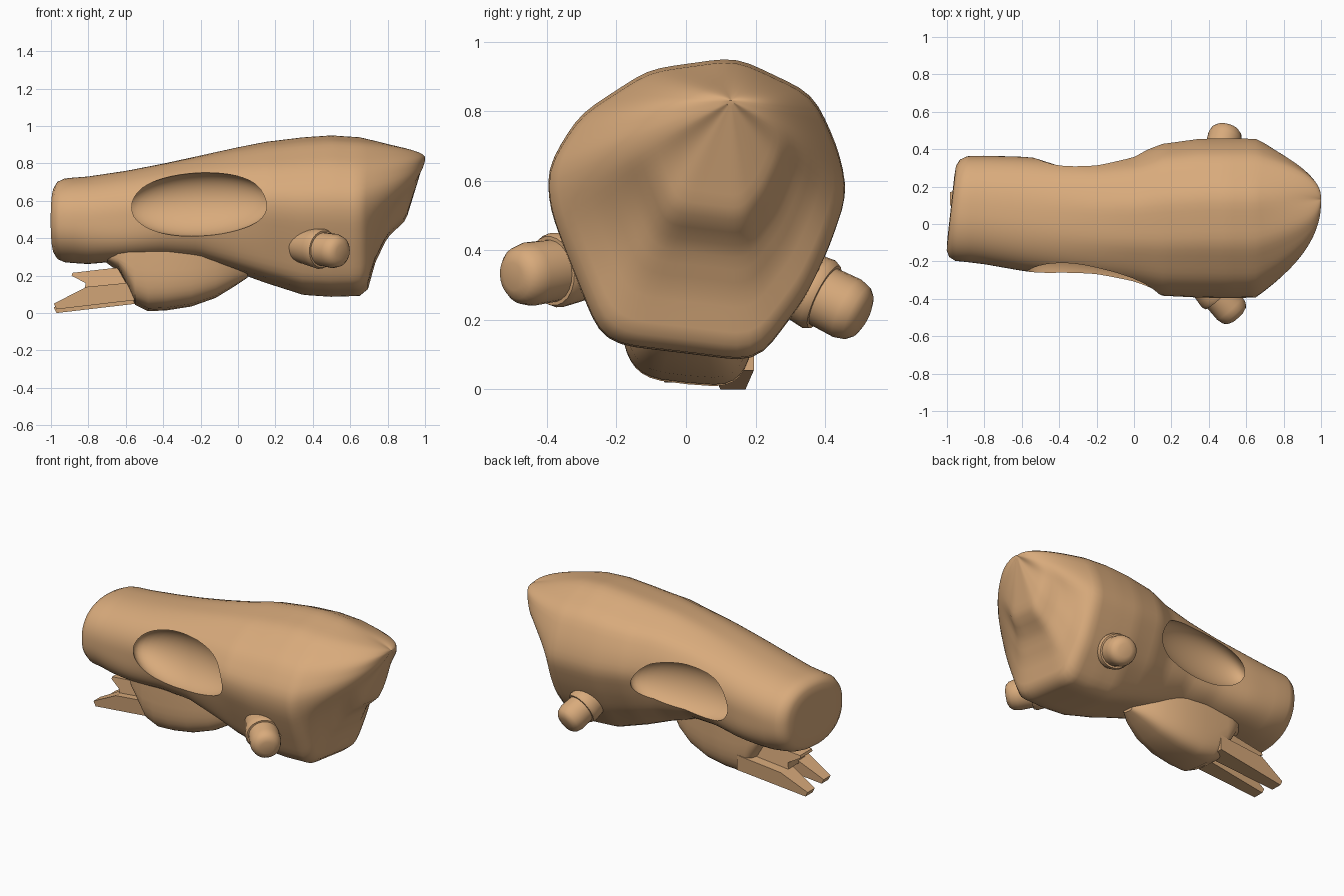
import bpy, bmesh, math
from mathutils import Vector, Matrix

if "Cube" in bpy.data.objects:
    bpy.data.objects.remove(bpy.data.objects["Cube"])

tan = bpy.data.materials.new("tan_bone")
tan.diffuse_color = (0.69, 0.405, 0.20, 1)
tan.use_nodes = True
tan.node_tree.nodes["Principled BSDF"].inputs["Base Color"].default_value = tan.diffuse_color


def lerp_table(table, x):
    """Interpolate rows of (x, a, b, ...) at x."""
    if x <= table[0][0]:
        return table[0][1:]
    for p, q in zip(table, table[1:]):
        if x <= q[0]:
            t = (x - p[0]) / (q[0] - p[0])
            return tuple(a + (b - a) * t for a, b in zip(p[1:], q[1:]))
    return table[-1][1:]


def smooth(t):
    t = max(0.0, min(1.0, t))
    return t * t * (3 - 2 * t)


def shade(ob, angle):
    bpy.ops.object.select_all(action='DESELECT')
    ob.select_set(True)
    bpy.context.view_layer.objects.active = ob
    bpy.ops.object.shade_smooth_by_angle(angle=math.radians(angle))


def finish(name, bm, angle=35):
    bmesh.ops.recalc_face_normals(bm, faces=bm.faces)
    me = bpy.data.meshes.new(name)
    bm.to_mesh(me)
    bm.free()
    me.materials.append(tan)
    ob = bpy.data.objects.new(name, me)
    bpy.context.collection.objects.link(ob)
    shade(ob, angle)
    return ob


def loft(name, rings, angle=35):
    """Skin a list of closed rings and cap both ends."""
    bm = bmesh.new()
    vs = [[bm.verts.new(p) for p in r] for r in rings]
    n = len(rings[0])
    for a, b in zip(vs, vs[1:]):
        for i in range(n):
            j = (i + 1) % n
            bm.faces.new((a[i], a[j], b[j], b[i]))
    bm.faces.new(vs[0])
    bm.faces.new(vs[-1])
    return finish(name, bm, angle)


# ---- Skull body: round snout blending into a faceted, tapering head ----
HEAD = [(-.40, .64), (-.31, .79), (-.11, .92), (.14, .955), (.36, .85), (.43, .70),
        (.46, .57), (.405, .41), (.34, .27), (.20, .085), (-.21, .135), (-.25, .16),
        (-.34, .38), (-.395, .53)]
# x, y min, y max, z min, z max
SIZE = [(-1, -.19, .36, .275, .715), (-.8, -.215, .365, .262, .73), (-.6, -.25, .36, .28, .76),
        (-.4, -.28, .345, .295, .80), (-.2, -.31, .345, .28, .845), (0, -.345, .375, .21, .89),
        (.15, -.385, .435, .155, .92), (.35, -.395, .463, .09, .945), (.5, -.398, .465, .08, .955),
        (.65, -.395, .463, .085, .945)]
N = 72


def ray_poly(ang):
    """Radius of the head outline, normalised to a unit box, along an angle."""
    pts = [((y - .03) / .43, (z - .52) / .435) for y, z in HEAD]
    dx, dy = math.cos(ang), math.sin(ang)
    for (ax, ay), (bx, by) in zip(pts, pts[1:] + pts[:1]):
        ex, ey = bx - ax, by - ay
        den = dx * ey - dy * ex
        if abs(den) < 1e-9:
            continue
        r = (ax * ey - ay * ex) / den
        s = (ax * dy - ay * dx) / den
        if r > 0 and -1e-6 <= s <= 1 + 1e-6:
            return r
    return 1.0


HEAD_R = [ray_poly(2 * math.pi * i / N) for i in range(N)]
for _ in range(2):
    HEAD_R = [(HEAD_R[i - 1] + 2 * HEAD_R[i] + HEAD_R[(i + 1) % N]) / 4 for i in range(N)]


def body_ring(x, scale=1.0):
    y0, y1, z0, z1 = lerp_table(SIZE, x)
    t = smooth((x + .7) / 1.0)
    mid = smooth((x + .95) / .4)
    ring = []
    for i in range(N):
        a = 2 * math.pi * i / N
        c, s = math.cos(a), math.sin(a)
        e = 2.3 + (1.0 * mid if s < 0 else 0)     # squarer underside behind the muzzle
        round_r = (abs(c) ** e + abs(s) ** e) ** (-1 / e)
        r = (round_r * (1 - t) + HEAD_R[i] * t) * scale
        ring.append(Vector((x, (y0 + y1) / 2 + r * c * (y1 - y0) / 2,
                            (z0 + z1) / 2 + r * s * (z1 - z0) / 2)))
    return ring


rings = []
for sc, x in ((.3, -1), (.6, -1), (.82, -.997), (.94, -.98), (1, -.945)):
    rings.append([p + Vector(((p.y + .10) * .11, 0, 0)) for p in body_ring(x, sc)])
for k in range(41):
    rings.append(body_ring(-.88 + 1.53 * k / 40))

# back end: rings shrink toward a high apex, hollowed below and domed at the sides
APEX = Vector((1.0, .13, .83))
LOW = [(0, 1), (.45, .71), (.58, .42), (.76, .24), (.965, .12), (1, 0)]
rim = body_ring(.65)
for k in range(1, 21):
    s = 1 - k / 20.5
    ring = []
    for p in rim:
        d = Vector((0, p.y - APEX.y, p.z - APEX.z))
        dirz = d.z / d.length
        low = smooth((-dirz - .45) / .55)
        side = 1 - s ** (1.35 + 1.3 * (1 - abs(dirz)))
        f = side * (1 - low) + lerp_table(LOW, s)[0] * low
        ring.append(Vector((.65 + .35 * f, APEX.y + d.y * s, APEX.z + d.z * s)))
    rings.append(ring)
skull = loft("skull_body", rings, 45)


# ---- Eye sockets: tilted ellipsoids carved from each side ----
def carve(target, centre, along, up, size):
    along = Vector(along).normalized()
    out = along.cross(Vector(up)).normalized()
    up = out.cross(along)
    m = Matrix((along * size[0], out * size[1], up * size[2])).transposed().to_4x4()
    m.translation = Vector(centre)
    bm = bmesh.new()
    bmesh.ops.create_uvsphere(bm, u_segments=40, v_segments=24, radius=1)
    bmesh.ops.transform(bm, matrix=m, verts=bm.verts)
    cutter = finish("socket_cutter", bm)
    cutter.hide_render = True
    mod = target.modifiers.new("socket", 'BOOLEAN')
    mod.operation = 'DIFFERENCE'
    mod.solver = 'EXACT'
    mod.object = cutter
    bpy.ops.object.select_all(action='DESELECT')
    target.select_set(True)
    bpy.context.view_layer.objects.active = target
    # the carve goes ahead of the edge-angle shading
    bpy.ops.object.modifier_move_to_index(modifier=mod.name, index=0)
    bpy.ops.object.modifier_apply(modifier=mod.name)
    bpy.data.objects.remove(cutter)


carve(skull, (-.205, -.262, .58), (.76, -.15, .03), (0, .13, .32), (.40, .135, .175))
carve(skull, (-.23, .325, .54), (.7, .08, .01), (0, -.09, .32), (.37, .115, .165))
shade(skull, 45)


# ---- Side knobs: rounded pegs with a collar ----
def knob(name, base, tip, profile):
    base, tip = Vector(base), Vector(tip)
    axis = (tip - base).normalized()
    u = axis.orthogonal().normalized()
    w = axis.cross(u)
    out = []
    for d, r in profile:
        c = base + (tip - base) * d
        out.append([c + (u * math.cos(a) + w * math.sin(a)) * r
                    for a in (2 * math.pi * i / 24 for i in range(24))])
    loft(name, out)


PEG = [(0, .085), (.8, .092), (.91, .083), (.97, .066), (1, .04)]
COLLAR = [(0, .09), (.38, .105), (.48, .108), (.54, .10), (.54, .08)]
for label, base, tip in (("front", (.34, -.26, .36), (.555, -.498, .325)),
                         ("back", (.43, .26, .335), (.50, .515, .208))):
    knob(label + "_knob", base, tip, PEG)
    knob(label + "_knob_collar", base, tip, COLLAR)

# ---- Jaw pod under the snout: x, half width, top z, bottom z ----
POD = [(-.72, .10, .32, .285), (-.64, .18, .33, .23), (-.585, .195, .34, .13), (-.55, .195, .35, .05),
       (-.48, .195, .36, .015), (-.38, .195, .36, .02), (-.25, .185, .36, .04), (-.12, .155, .35, .085),
       (-.02, .11, .33, .145), (.05, .05, .30, .19)]
rings = []
for x, hw, zt, zb in POD:
    ring = []
    for i in range(21):
        a = math.pi * i / 20
        c, s = math.cos(a), math.sin(a)
        y = hw * math.copysign(abs(c) ** .5, c)
        ring.append(Vector((x, .005 + y, zt - (zt - zb) * s ** .5 - .1 * y * s)))
    rings.append(ring)
loft("jaw_pod", rings, 40)


# ---- Forked prongs reaching forward from the pod ----
def prong(name, y0, y1, outline, pinch, lift=0):
    bm = bmesh.new()
    mid = (y0 + y1) / 2
    a, b = [[bm.verts.new((x, mid + (y - mid) * (pinch if x < -.85 else 1), z + lift))
             for x, z in outline] for y in (y0, y1)]
    n = len(outline)
    for i in range(n):
        j = (i + 1) % n
        bm.faces.new((a[i], a[j], b[j], b[i]))
    bm.faces.new(a)
    bm.faces.new(b)
    finish(name, bm, 20)


LOWER = [(-.97, .0), (-.985, .03), (-.81, .12), (-.5, .15), (-.5, .055)]
UPPER = [(-.89, .20), (-.885, .215), (-.5, .26), (-.5, .13), (-.82, .12), (-.815, .16)]
prong("lower_prong_back", .075, .195, LOWER, .6)
prong("lower_prong_front", -.085, .03, LOWER, .6, .02)
prong("upper_prong", -.04, .13, UPPER, .7)
